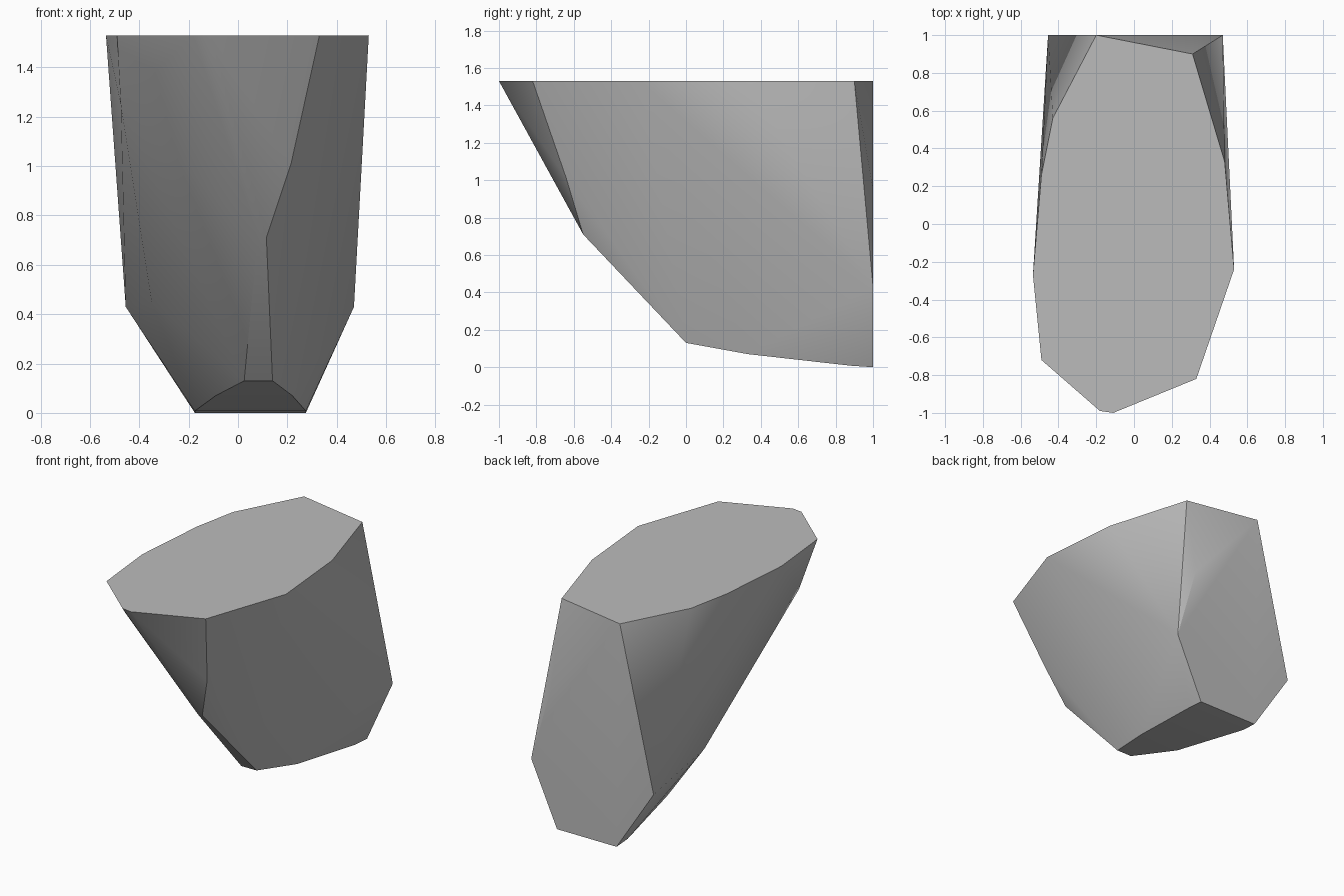
import bpy
import bmesh
import math

cube = bpy.data.objects.get("Cube")
if cube:
    bpy.data.objects.remove(cube, do_unlink=True)

TOP = 1.53

# Flat top outline
rim = [(-0.2, 1), (0.31, 0.9), (0.48, 0.33), (0.53, -0.24), (0.33, -0.82), (-0.11, -1),
       (-0.18, -0.99), (-0.49, -0.72), (-0.535, -0.27), (-0.49, 0.26), (-0.43, 0.56)]

# Vertical back face
back = [(0.47, 0.43), (0.275, 0), (-0.175, 0), (-0.455, 0.43), (0.32, 0.95)]

# Shallow sloping underside: left x, right x, y, z
underside = [(-0.175, 0.275, 0.88, 0.008), (-0.09, 0.22, 0.33, 0.07), (0.025, 0.14, 0, 0.13)]

# Prow ridges and the corners of the right flank
corners = [(0.08, -0.55, 0.71), (0.115, -0.55, 0.71), (0.215, -0.64, 1.01),
           (-0.475, -0.54, 1.25), (-0.35, 0.3, 0.45)]

points = [(x, y, TOP) for x, y in rim]
points += [(x, 1, z) for x, z in back]
points += [(x, y, z) for a, b, y, z in underside for x in (a, b)]
points += corners

# Wrap the points in one convex stone
bm = bmesh.new()
for p in points:
    bm.verts.new(p)
hull = bmesh.ops.convex_hull(bm, input=bm.verts[:])
loose = [v for v in bm.verts if not v.link_faces]
bmesh.ops.delete(bm, geom=loose, context='VERTS')
bmesh.ops.dissolve_limit(bm, angle_limit=math.radians(0.5), verts=bm.verts[:], edges=bm.edges[:])
bmesh.ops.recalc_face_normals(bm, faces=bm.faces[:])
mesh = bpy.data.meshes.new("stone")
bm.to_mesh(mesh)
bm.free()

# Plain grey stone colour
grey = bpy.data.materials.new("stone_grey")
grey.use_nodes = True
color = (0.5, 0.5, 0.5, 1)
grey.diffuse_color = color
grey.node_tree.nodes["Principled BSDF"].inputs["Base Color"].default_value = color
mesh.materials.append(grey)

stone = bpy.data.objects.new("stone", mesh)
bpy.context.collection.objects.link(stone)
bpy.ops.object.select_all(action='DESELECT')
stone.select_set(True)
bpy.context.view_layer.objects.active = stone
bpy.ops.object.shade_smooth_by_angle(angle=math.radians(30))
